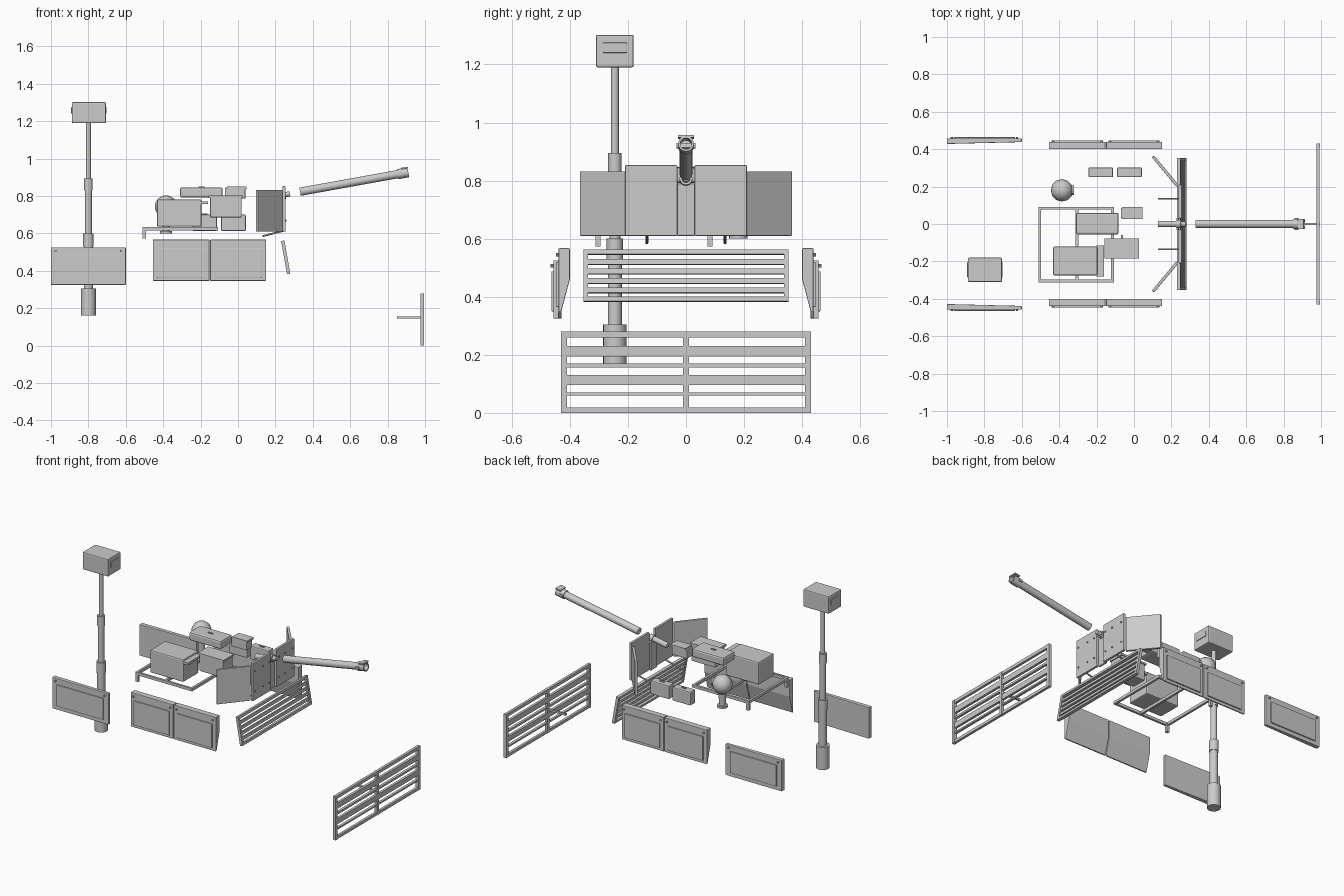
import bpy, bmesh, math
from mathutils import Vector, Matrix

if "Cube" in bpy.data.objects:
    bpy.data.objects.remove(bpy.data.objects["Cube"])


def finish(name, bm, bevel=0):
    bmesh.ops.recalc_face_normals(bm, faces=bm.faces)
    me = bpy.data.meshes.new(name)
    bm.to_mesh(me)
    bm.free()
    ob = bpy.data.objects.new(name, me)
    bpy.context.collection.objects.link(ob)
    if bevel:
        m = ob.modifiers.new("bevel", 'BEVEL')
        m.width, m.segments = bevel, 2
    return ob


def boxes(name, specs, bevel=0, matrix=Matrix()):
    """Each spec is x0, x1, y0, y1, z0, z1."""
    bm = bmesh.new()
    for x0, x1, y0, y1, z0, z1 in specs:
        m = Matrix.Translation(((x0 + x1) / 2, (y0 + y1) / 2, (z0 + z1) / 2))
        bmesh.ops.create_cube(bm, size=1, matrix=matrix @ m @ Matrix.Diagonal((x1 - x0, y1 - y0, z1 - z0, 1)))
    return finish(name, bm, bevel)


def prism(name, pts, vec, bevel=0):
    bm = bmesh.new()
    f = bm.faces.new([bm.verts.new(p) for p in pts])
    r = bmesh.ops.extrude_face_region(bm, geom=[f])
    bmesh.ops.translate(bm, verts=[v for v in r['geom'] if isinstance(v, bmesh.types.BMVert)], vec=vec)
    return finish(name, bm, bevel)


def lathe(name, profile, origin, axis=(0, 0, 1), seg=24):
    """Turn (radius, height) points around an axis; the ends close at radius 0."""
    bm = bmesh.new()
    rot = Vector((0, 0, 1)).rotation_difference(Vector(axis)).to_matrix()
    vs = [bm.verts.new(Vector(origin) + rot @ Vector((r, 0, h))) for r, h in profile]
    es = [bm.edges.new(p) for p in zip(vs, vs[1:])]
    bmesh.ops.spin(bm, geom=vs + es, cent=origin, axis=axis, angle=2 * math.pi, steps=seg)
    bmesh.ops.remove_doubles(bm, verts=bm.verts, dist=1e-5)
    ob = finish(name, bm)
    bpy.ops.object.select_all(action='DESELECT')
    ob.select_set(True)
    bpy.context.view_layer.objects.active = ob
    bpy.ops.object.shade_smooth_by_angle()
    return ob


def rod(name, a, b, r, seg=12):
    d = Vector(b) - Vector(a)
    return lathe(name, [(0, 0), (r, 0), (r, d.length), (0, d.length)], a, d.normalized(), seg)


# Front slat screen with its mounting rod
x0, x1 = 0.977, 0.993
slats = [(x0, x1, -.43, .43, a, b) for a, b in
         ((0, .018), (.06, .07), (.096, .13), (.157, .17), (.195, .23), (.26, .28))]
posts = [(.975, .995, y - .01, y + .01, 0, .28) for y in (-.42, 0, .42)]
boxes("front_slat_screen", slats + posts)
boxes("screen_mounting_rod", [(.85, .98, -.006, .006, .144, .156)])

# Tilted grille below the shield
tilt = Matrix.Translation((.255, 0, .472)) @ Matrix.Rotation(math.radians(-10), 4, 'Y')
g = [(-.009, .009, -.35, .35, z - .008, z + .008) for z in (-.082, .082)]
g += [(-.006, .006, -.345, .345, z - .009, z + .009) for z in (-.051, -.018, .015, .048)]
g += [(-.009, .009, y - .008, y + .008, -.09, .09) for y in (-.345, .345)]
boxes("tilted_grille", g, 0, tilt)

# Telescopic mast and sensor head
lathe("mast", [(0, .16), (.04, .16), (.04, .305), (.024, .305), (.024, .53), (.028, .53),
               (.028, .60), (.019, .60), (.019, .83), (.023, .83), (.023, .895),
               (.0135, .895), (.0135, 1.2), (0, 1.2)], (-.8, -.245, 0))
boxes("sensor_head", [(-.888, -.706, -.31, -.18, 1.19, 1.302)], .006)
for s, x in ((1, -.706), (-1, -.888)):
    boxes("sensor_window", [(x - .004, x + .004, -.286, -.203, 1.24, 1.275)], .003)

# Gun barrel with bored muzzle
d = Vector((math.cos(math.radians(10.2)), 0, math.sin(math.radians(10.2))))
lathe("gun_barrel", [(0, 0), (.022, 0), (.022, .53), (.027, .53), (.027, .588), (.02, .588),
                     (.02, .54), (0, .54)], (.332, 0, .823), d)
muz = Matrix.Translation((.332, 0, .823)) @ Matrix.Rotation(math.radians(-10.2), 4, 'Y')
boxes("muzzle_bracket", [(.555, .59, -.028, .028, .022, .03), (.535, .555, -.032, .032, -.008, .008)], 0, muz)
lathe("barrel_root", [(0, 0), (.017, 0), (.017, .1), (.022, .1), (.022, .125), (.014, .125), (.014, .15), (0, .15)],
      (.13, 0, .785), d)

# Gun shield: centre plates, wings, bolts and struts on both sides
for s in (1, -1):
    boxes("shield_plate", [(.238, .254, min(.03 * s, .21 * s), max(.03 * s, .21 * s), .61, .853)], .003)
    prism("shield_wing", [(.225, .2 * s, .61), (.238, .21 * s, .61), (.108, .366 * s, .61), (.095, .357 * s, .61)],
          (0, 0, .222), .003)
    for y in (.05, .11, .19):
        for z in (.67, .80):
            rod("shield_bolt", (.25, y * s, z), (.259, y * s, z), .005, 8)
    rod("shield_strut", (.13, .135 * s, .585), (.245, .135 * s, .615), .005, 8)
boxes("shield_slot_cover", [(.226, .24, -.032, .032, .61, .79)], .004)

# Equipment frame with legs
L, R, F, B, w = -.51, -.108, -.312, .092, .014
frame = [(L, R, F, F + w, .616, .634), (L, R, B - w, B, .616, .634)]
frame += [(x, x + w, F, B, .616, .634) for x in (L, -.312, R - w)]
frame += [(L, L + .018, y, y + .018, .573, .63) for y in (F, B - .018)]
boxes("equipment_frame", frame)

# Equipment boxes
boxes("large_equipment_box", [(-.433, -.195, -.275, -.12, .636, .782)], .008)
boxes("large_box_flap", [(-.2, -.16, -.28, -.115, .757, .772)])
boxes("middle_equipment_box", [(-.15, .02, -.18, -.082, .685, .795)], .006)
boxes("middle_box_lid", [(-.158, .026, -.184, -.078, .79, .802)])
boxes("middle_box_pin", [(-.07, -.06, -.08, -.06, .74, .75)])
boxes("upper_equipment_box", [(-.31, -.082, -.056, .06, .792, .846)], .01)
boxes("upper_box_latch", [(-.21, -.18, -.004, .004, .844, .852)])
boxes("sight_box", [(-.07, .04, .03, .088, .786, .845)], .005)
boxes("sight_hood", [(-.06, .046, .026, .092, .838, .851)])
for x0, x1 in ((-.243, -.112), (-.09, .042)):
    xm = (x0 + x1) / 2
    boxes("rear_ammo_box", [(x0, x1, .25, .302, .613, .70)], .006)
    boxes("ammo_box_handle", [(xm - .015, xm + .015, .272, .28, .698, .706)])

# Ball sensor on a pedestal
ball = [(.06 * math.sin(math.pi * i / 8), -.06 * math.cos(math.pi * i / 8)) for i in range(9)]
ball[0], ball[-1] = (0, -.06), (0, .06)
lathe("ball_sensor", ball, (-.385, .18, .744), seg=12)
rod("ball_sensor_lens", (-.35, .18, .744), (-.32, .18, .744), .026, 12)
lathe("ball_pedestal", [(0, .6), (.032, .6), (.032, .612), (.02, .612), (.024, .70), (0, .70)], (-.385, .18, 0), seg=16)

# Side armour on both sides: two joined middle panels and one rear panel
for s in (1, -1):
    for x0, x1 in ((-.455, -.153), (-.149, .15)):
        prism("middle_side_panel", [(x0, y * s, z) for y, z in
              ((.40, .567), (.439, .567), (.439, .347), (.430, .347), (.40, .46))], (x1 - x0, 0, 0), .003)
        a, b = sorted((.436 * s, .446 * s))
        boxes("middle_panel_pad", [(x0 + .025, x1 - .025, a, b, .365, .52)], .002)
        for x in (x0 + .02, x1 - .02):
            rod("panel_bolt", (x, .436 * s, .545), (x, .447 * s, .545), .006, 8)
    prism("rear_side_panel", [(-1, .428 * s, .325), (-.6, .438 * s, .325), (-.6, .457 * s, .325), (-1, .457 * s, .325)],
          (0, 0, .2), .003)
    a, b = sorted((.454 * s, .464 * s))
    boxes("rear_panel_pad", [(-.965, -.635, a, b, .35, .487)], .002)
    for x in (-.975, -.625):
        rod("rear_panel_bolt", (x, .454 * s, .507), (x, .466 * s, .507), .006, 8)
